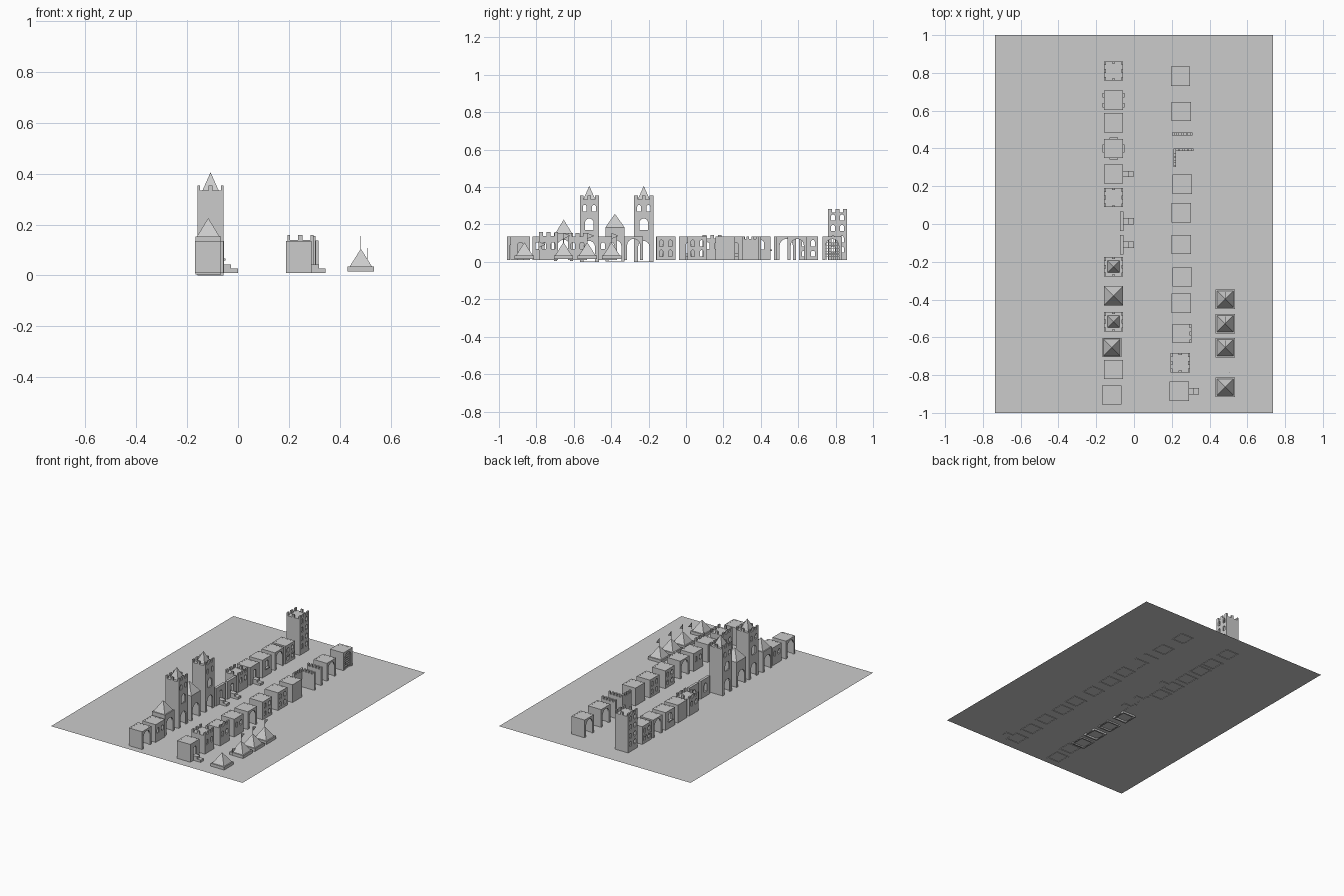
import bpy, bmesh, math
from mathutils import Matrix, Vector

cube = bpy.data.objects.get("Cube")
if cube:
    bpy.data.objects.remove(cube, do_unlink=True)

stone = bpy.data.materials.new("stone_grey")
stone.use_nodes = True
GREY = (0.6, 0.6, 0.6, 1)
stone.diffuse_color = GREY
stone.node_tree.nodes["Principled BSDF"].inputs["Base Color"].default_value = GREY

BASE, W, T = 0.009, 0.102, 0.01      # floor height, module width, wall thickness
H = 0.126                            # ordinary module height


def finish(name, bm, x=0, y=0, z=BASE):
    mesh = bpy.data.meshes.new(name)
    bm.to_mesh(mesh)
    bm.free()
    mesh.materials.clear()
    mesh.materials.append(stone)
    for p in mesh.polygons:
        p.material_index = 0
        p.use_smooth = False
    ob = bpy.data.objects.new(name, mesh)
    ob.location = (x, y, z)
    bpy.context.collection.objects.link(ob)


def box(bm, lo, hi):
    lo, hi = Vector(lo), Vector(hi)
    m = Matrix.Translation((lo + hi) / 2) @ Matrix.Diagonal((*(hi - lo), 1))
    bmesh.ops.create_cube(bm, size=1, matrix=m)


def pyramid(bm, half, z, height):
    m = Matrix.Translation((0, 0, z + height / 2)) @ Matrix.Rotation(math.pi / 4, 4, 'Z')
    bmesh.ops.create_cone(bm, cap_ends=True, segments=4, radius1=half * math.sqrt(2),
                          radius2=0, depth=height, matrix=m)


def panel(bm, loops, thick, matrix):
    """Flat plate from an outline plus holes, as a filled and extruded curve."""
    cu = bpy.data.curves.new("plate", 'CURVE')
    cu.dimensions, cu.fill_mode, cu.extrude = '2D', 'BOTH', thick / 2
    for pts in loops:
        sp = cu.splines.new('POLY')
        sp.points.add(len(pts) - 1)
        for p, (u, v) in zip(sp.points, pts):
            p.co = (u, v, 0, 1)
        sp.use_cyclic_u = True
    ob = bpy.data.objects.new("plate", cu)
    bpy.context.collection.objects.link(ob)
    dg = bpy.context.evaluated_depsgraph_get()
    mesh = bpy.data.meshes.new_from_object(ob.evaluated_get(dg))
    mesh.transform(matrix)
    bm.from_mesh(mesh)
    bpy.data.objects.remove(ob)
    bpy.data.curves.remove(cu)
    bpy.data.meshes.remove(mesh)


def arch(u, v, w, h):
    """Round-headed opening."""
    r = w / 2
    head = [(u + r * math.cos(a), v + h - r + r * math.sin(a))
            for a in (math.pi * i / 8 for i in range(9))]
    return [(u - r, v), (u + r, v)] + head


def outline(w, h, merlons=0, rise=0.02):
    pts = [(-w / 2, 0), (w / 2, 0)]
    if not merlons:
        return pts + [(w / 2, h), (-w / 2, h)]
    step = w / (2 * merlons - 1)
    for i in range(merlons):
        a = w / 2 - 2 * i * step
        pts += [(a, h), (a, h + rise), (a - step, h + rise), (a - step, h)]
    return pts


def side(angle, dist):
    """Place a plate upright, facing outward at the given turn from +x."""
    return (Matrix.Rotation(angle, 4, 'Z') @ Matrix.Translation((dist, 0, 0))
            @ Matrix(((0, 0, 1, 0), (1, 0, 0, 0), (0, 1, 0, 0), (0, 0, 0, 1))))


def shell(bm, h, holes=(), merlons=0, rise=0.02, through=True, sides=(0, 1, 2, 3)):
    """Four walls and a flat roof; openings are on the x faces."""
    for k in range(4):
        cut = list(holes) if k == 0 or (k == 2 and through) else []
        w = W if k % 2 == 0 else W - 2 * T
        teeth = merlons if k in sides else 0
        if k % 2 and teeth:
            teeth = 2          # corner teeth belong to the x walls
            gap = w / 5
            box_w = gap / 2
            s = -1 if k == 3 else 1
            y0, y1 = sorted((s * (W / 2 - T), s * W / 2))
            box(bm, (-box_w, y0, h), (box_w, y1, h + rise))
            teeth = 0
        panel(bm, [outline(w, h, teeth, rise)] + cut, T, side(k * math.pi / 2, W / 2 - T / 2))
    e = W / 2 - T
    box(bm, (-e, -e, h - T), (e, e, h - 0.0005))


def stairs(bm, x, width=0.033):
    for run, top in ((0.055, 0.019), (0.028, 0.035)):
        box(bm, (x, -width / 2, 0), (x + run, width / 2, top))


# Opening patterns
GATE = [arch(0, 0.002, 0.07, 0.112)]
DOOR = [arch(0, 0.035, 0.03, 0.06)]
FOUR = [arch(u, v, 0.02, 0.034) for u in (-0.024, 0.024) for v in (0.02, 0.074)]
TWO = [arch(u, 0.06, 0.02, 0.036) for u in (-0.024, 0.024)]
TALL = [arch(0, 0.17, 0.046, 0.062), arch(0, 0.002, 0.06, 0.11)] + \
       [arch(u, 0.27, 0.02, 0.035) for u in (-0.025, 0.025)]
KEEP = [arch(u, v, 0.02, 0.034) for u in (-0.024, 0.024) for v in (0.04, 0.095, 0.155, 0.212)]

# Ground sheet
bm = bmesh.new()
bmesh.ops.create_grid(bm, x_segments=1, y_segments=1, size=1,
                      matrix=Matrix.Diagonal((0.735, 1, 1, 1)))
finish("ground", bm, z=0.012)


def block(name, x, y, holes=(), h=H, merlons=0, stair=False, z=BASE, extra=None, **kw):
    bm = bmesh.new()
    shell(bm, h, holes, merlons, **kw)
    if stair:
        stairs(bm, W / 2)
    if extra:
        extra(bm)
    finish(name, bm, x, y, z)


def corner_bays(bm):
    for sx in (-1, 1):
        for v in (-0.027, 0.027):
            x0, x1 = sorted((sx * W / 2, sx * (W / 2 + 0.007)))
            box(bm, (x0, v - 0.012, 0.05), (x1, v + 0.012, 0.058))


def ledges(bm):
    for k in range(4):
        panel(bm, [[(-0.022, 0.05), (0.022, 0.05), (0.022, 0.058), (-0.022, 0.058)]],
              0.008, side(k * math.pi / 2, W / 2 + 0.004))


def spire(bm):
    pyramid(bm, 0.032, 0.334, 0.072)


def house_roof(bm):
    pyramid(bm, W / 2, 0.182, 0.072)


def low_roof(bm):
    box(bm, (-W / 2, -W / 2, H), (W / 2, W / 2, 0.15))
    pyramid(bm, 0.044, 0.15, 0.072)


def portcullis(bm):
    for i in range(6):
        u = -0.03 + i * 0.012
        box(bm, (W / 2 - 0.007, u - 0.0015, 0), (W / 2 - 0.004, u + 0.0015, 0.112))
        v = 0.018 + i * 0.015
        box(bm, (W / 2 - 0.007, -0.035, v - 0.0015), (W / 2 - 0.004, 0.035, v + 0.0015))


# Left-hand column of buildings
LX = -0.108
block("keep_tower", LX, 0.81, KEEP, h=0.254, merlons=3)
block("bay_window_block", LX, 0.655, FOUR, extra=corner_bays)
block("arch_block_back", LX, 0.536, GATE)
block("ledge_window_block", LX, 0.40, [arch(0, 0.058, 0.034, 0.05)], extra=ledges)
block("stair_block_middle", LX, 0.265, DOOR, stair=True, through=False)
block("battlement_block", LX, 0.14, TWO, h=0.115, merlons=3)
block("spire_tower_back", LX, -0.226, TALL, h=0.334, merlons=3, z=0, extra=spire)
block("house", LX, -0.38, GATE, h=0.182, z=0.003, extra=house_roof)
block("spire_tower_front", LX, -0.517, TALL, h=0.334, merlons=3, z=0, extra=spire)
block("roofed_gate", -0.117, -0.654, GATE, z=0.004, extra=low_roof)
block("window_block_front", LX, -0.77, TWO)
block("arch_block_front", -0.118, -0.905, GATE)

# Door walls with steps
for i, y in enumerate((0.014, -0.11)):
    bm = bmesh.new()
    panel(bm, [outline(W, H)] + DOOR, 0.018, side(0, 0))
    stairs(bm, 0.009)
    finish(f"door_wall_{i + 1}", bm, -0.064, y)

# Right-hand column of buildings
RX = 0.25
block("portcullis_block", 0.246, 0.782, GATE, extra=portcullis)
block("arch_block_right", RX, 0.595, GATE)
block("plain_block", 0.256, 0.21)
block("window_block_a", RX, 0.06, FOUR)
block("window_block_b", RX, -0.108, FOUR)
block("arch_block_middle", 0.256, -0.28, GATE)
block("small_window_block", RX, -0.42, TWO)
block("parapet_block", 0.254, -0.58, TWO, merlons=3, sides=(0,))
block("battlement_block_right", 0.245, -0.735, TWO, h=0.13, merlons=3)
block("stair_block_front", 0.239, -0.886, DOOR, stair=True, through=False)

# Free-standing battlement walls
bm = bmesh.new()
panel(bm, [outline(0.108, 0.112, 5, 0.016)], 0.015, side(math.pi / 2, 0))
finish("straight_wall", bm, 0.256, 0.477)
bm = bmesh.new()
panel(bm, [outline(0.108, 0.112, 5, 0.016)], 0.015, side(math.pi / 2, 0))
panel(bm, [outline(0.085, 0.112, 4, 0.016)], 0.015,
      Matrix.Translation((-0.0465, -0.05, 0)) @ side(0, 0))
finish("corner_wall", bm, 0.262, 0.393)


# Separate roofs and flags
def flag(bm, x, y, z0, z1):
    box(bm, (x - 0.0015, y - 0.0015, z0), (x + 0.0015, y + 0.0015, z1))
    panel(bm, [[(0, z1 - 0.032), (0.037, z1 - 0.016), (0, z1)]], 0.002,
          Matrix.Translation((x, y, 0)) @ side(0, 0))


for i, y in enumerate((-0.864, -0.655, -0.528, -0.398)):
    bm = bmesh.new()
    box(bm, (-0.052, -0.052, 0.006), (0.052, 0.052, 0.026))
    pyramid(bm, 0.044, 0.026, 0.07)
    if i:
        flag(bm, 0, 0, 0.085, 0.146)
    finish(f"pyramid_roof_{i + 1}", bm, 0.483, y)
bm = bmesh.new()
flag(bm, 0, 0, 0.055, 0.1)
finish("loose_flag", bm, 0.508, -0.787)
